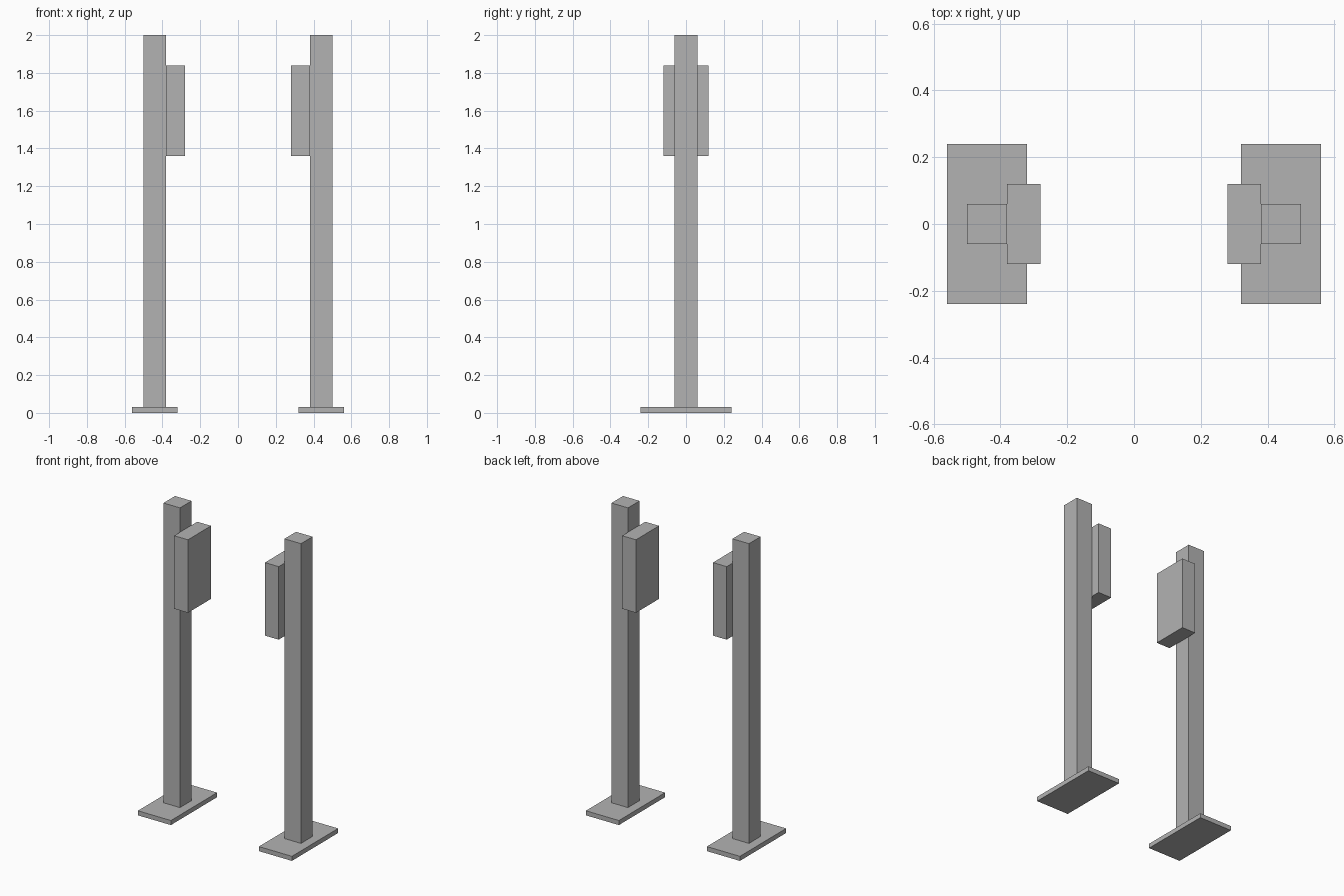
import bpy

# Remove the default object
cube = bpy.data.objects.get("Cube")
if cube:
    bpy.data.objects.remove(cube, do_unlink=True)

# Single plain grey
grey = bpy.data.materials.new("plain_grey")
grey.use_nodes = True
colour = (0.45, 0.45, 0.45, 1)
grey.diffuse_color = colour
grey.node_tree.nodes["Principled BSDF"].inputs["Base Color"].default_value = colour


def box(name, x, z_bottom, size):
    """Flat-faced box standing on z_bottom, centred on y = 0."""
    bpy.ops.mesh.primitive_cube_add(size=1, location=(x, 0, z_bottom + size[2] / 2))
    obj = bpy.context.object
    obj.name = name
    obj.scale = size
    bpy.ops.object.transform_apply(location=False, rotation=False, scale=True)
    obj.data.materials.append(grey)
    return obj


# Two mirrored stands: foot, post and inward-facing panel
for side, sign in (("left", 1), ("right", -1)):
    box(side + "_base_plate", sign * 0.44, 0, (0.24, 0.48, 0.03))
    box(side + "_post", sign * 0.44, 0.03, (0.12, 0.12, 1.97))
    box(side + "_panel", sign * 0.33, 1.36, (0.10, 0.24, 0.48))
